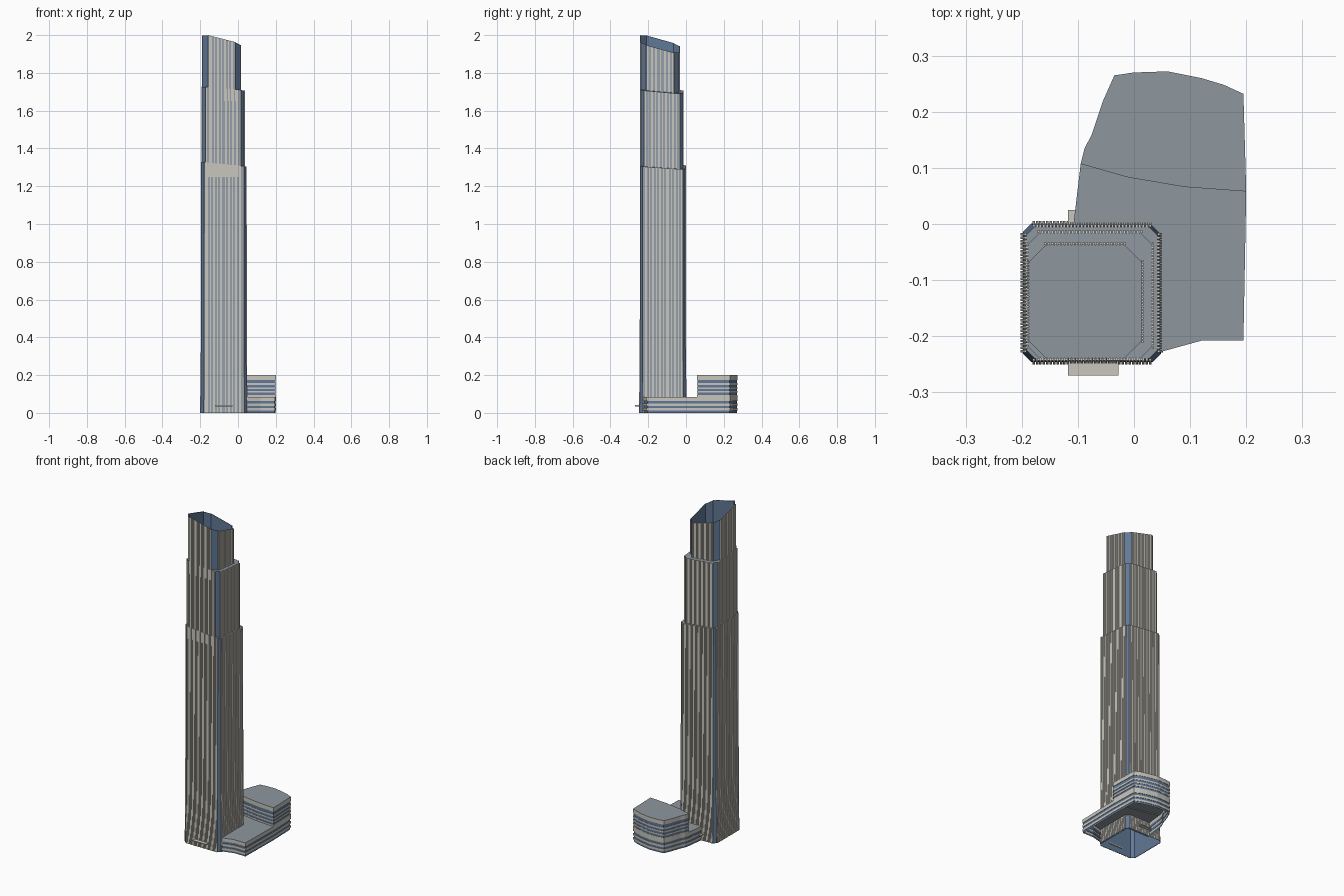
import bpy, bmesh
from mathutils import Vector

cube = bpy.data.objects.get("Cube")
if cube:
    bpy.data.objects.remove(cube)


def material(name, rgb):
    m = bpy.data.materials.new(name)
    m.use_nodes = True
    m.diffuse_color = (*rgb, 1)
    m.node_tree.nodes["Principled BSDF"].inputs["Base Color"].default_value = (*rgb, 1)
    return m


STONE = material("pale stone", (0.58, 0.565, 0.51))
GLASS = material("blue glass", (0.12, 0.19, 0.31))
ROOF = material("grey roof", (0.27, 0.31, 0.345))


def finish(name, bm, mats):
    me = bpy.data.meshes.new(name)
    bm.to_mesh(me)
    bm.free()
    for m in mats:
        me.materials.append(m)
    ob = bpy.data.objects.new(name, me)
    bpy.context.collection.objects.link(ob)
    return ob


def loft(bm, rings, closed=True, mats=None):
    """Skin a list of point rings, with one material index per step."""
    rows = [[bm.verts.new(p) for p in r] for r in rings]
    for k, (a, b) in enumerate(zip(rows, rows[1:])):
        n = len(a)
        for i in range(n if closed else n - 1):
            j = (i + 1) % n
            f = bm.faces.new((a[i], a[j], b[j], b[i]))
            f.material_index = mats[k] if mats else 0
    return rows


def octagon(box, c):
    x0, x1, y0, y1 = box
    return [(x0 + c, y0), (x1 - c, y0), (x1, y0 + c), (x1, y1 - c),
            (x1 - c, y1), (x0 + c, y1), (x0, y1 - c), (x0, y0 + c)]


def grow(box, e):
    x0, x1, y0, y1 = box
    return (x0 - e, x1 + e, y0 - e, y1 + e)


# Tower tiers: glass core with chamfered corners and closely spaced stone fins
FIN_DEPTH, PITCH, FIN_SHARE = 0.004, 0.006, 0.72


def tier(name, box, chamfer, levels, top, roof_z=None):
    def height(p, z):
        if z is not None:
            return z
        return top[0] - top[1] * (p[0] + 0.2) - top[2] * (p[1] + 0.25)

    def place(p, z):
        return (p[0], p[1], height(p, z))

    # Core walls and roof
    bm = bmesh.new()
    rings = []
    for z, e in levels:
        rings.append([place(p, z) for p in octagon(grow(box, e - FIN_DEPTH), chamfer)])
    rows = loft(bm, rings)
    cap = rows[-1]
    if roof_z:
        cap = [bm.verts.new((v.co.x, v.co.y, roof_z)) for v in rows[-1]]
    bm.faces.new(cap).material_index = 1
    finish(name + "_core", bm, [GLASS, ROOF])

    # Fins on the four flat sides
    bm = bmesh.new()
    for side in range(0, 8, 2):
        base = octagon(box, chamfer)
        a, b = Vector(base[side]), Vector(base[side + 1])
        along = (b - a).normalized()
        out = Vector((along.y, -along.x))
        count = int((b - a).length / PITCH)
        step = (b - a).length / count
        for i in range(count):
            s0 = a + along * step * (i + (1 - FIN_SHARE) / 2)
            s1 = s0 + along * step * FIN_SHARE
            rings = []
            for z, e in levels:
                back, front = out * (e - FIN_DEPTH), out * e
                pts = (s0 + back, s0 + front, s1 + front, s1 + back)
                rings.append([place(p, z) for p in pts])
            rows = loft(bm, rings, closed=False)
            bm.faces.new(rows[-1])
            bm.faces.new(rows[0][::-1])
    finish(name + "_fins", bm, [STONE])


tier("lower_tower", (-0.197, 0.047, -0.245, 0.0), 0.015,
     [(0, 0.005), (0.08, 0.003), (0.2, 0.001), (0.35, 0), (None, -0.001)],
     (1.33, 0.1, 0.07))
tier("middle_tower", (-0.193, 0.036, -0.243, -0.012), 0.02,
     [(1.25, 0), (None, 0)], (1.73, 0.09, 0.09))
tier("crown", (-0.191, 0.017, -0.243, -0.033), 0.03,
     [(1.65, 0), (None, 0)], (2.012, 0.25, 0.28), roof_z=1.8)


# Podium: stone slabs standing slightly proud of recessed glass bands
def banded_block(name, outline, z0, z1, bands):
    cx = sum(p[0] for p in outline) / len(outline)
    cy = sum(p[1] for p in outline) / len(outline)

    def ring(z, k=1.0):
        return [(cx + (x - cx) * k, cy + (y - cy) * k, z) for x, y in outline]

    rings, mats = [], []
    if bands[0][0] > z0:
        rings.append(ring(z0))
        mats.append(0)
    for lo, hi in bands:
        if rings:
            rings.append(ring(lo))
            mats.append(0)
        rings += [ring(lo, 0.985), ring(hi, 0.985), ring(hi)]
        mats += [1, 0, 0]
    rings.append(ring(z1))
    bm = bmesh.new()
    rows = loft(bm, rings, mats=mats)
    bm.faces.new(rows[-1]).material_index = 2
    bmesh.ops.recalc_face_normals(bm, faces=bm.faces)
    finish(name, bm, [STONE, GLASS, ROOF])


back_curve = [(0.2, 0.058), (0.195, 0.232), (0.16, 0.248), (0.12, 0.26), (0.06, 0.272),
              (0.0, 0.27), (-0.035, 0.265), (-0.055, 0.22), (-0.075, 0.16),
              (-0.088, 0.135), (-0.095, 0.107)]
tower_side = [(-0.109, -0.01), (0.04, -0.01), (0.04, -0.23)]
street_side = [(0.12, -0.208), (0.195, -0.208)]
step_line = [(-0.01, 0.083), (0.09, 0.066)]

banded_block("low_podium", back_curve + tower_side + street_side, 0, 0.085,
             [(0, 0.012), (0.025, 0.037), (0.05, 0.064)])
banded_block("high_podium", back_curve + step_line, 0.08, 0.2,
             [(0.095, 0.107), (0.115, 0.127), (0.135, 0.147), (0.157, 0.175)])

# Entrance canopies at the front and back of the tower
for name, y0, y1 in (("front_canopy", -0.27, -0.24), ("back_canopy", -0.005, 0.025)):
    bm = bmesh.new()
    bmesh.ops.create_cube(bm, size=1)
    for v in bm.verts:
        v.co = (-0.073 + v.co.x * 0.09, (y0 + y1) / 2 + v.co.y * (y1 - y0),
                0.038 + v.co.z * 0.006)
    finish(name, bm, [STONE])
